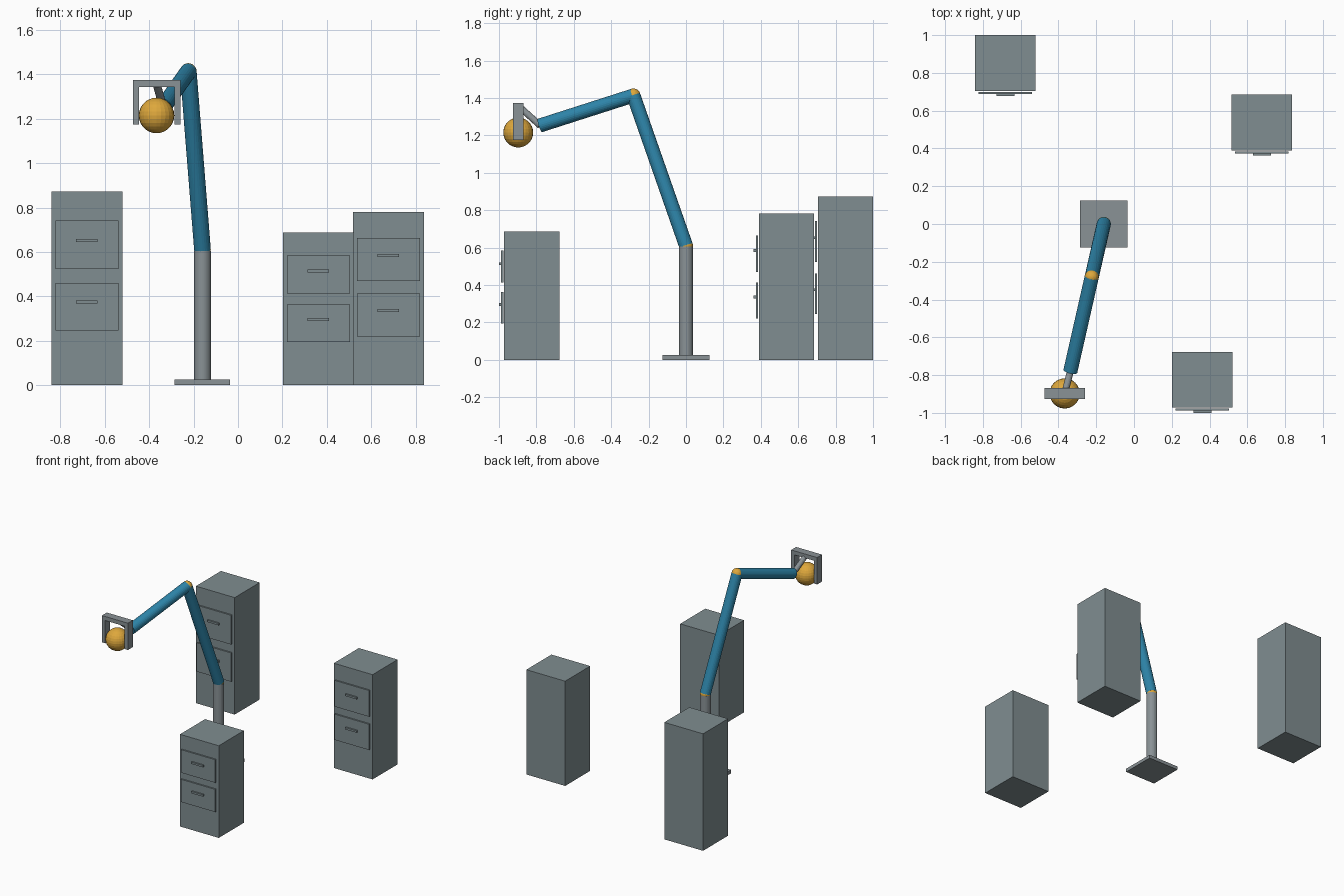
import bpy
import math
from mathutils import Vector

if "Cube" in bpy.data.objects:
    bpy.data.objects.remove(bpy.data.objects["Cube"])


def material(name, rgb):
    m = bpy.data.materials.new(name)
    m.diffuse_color = (*rgb, 1.0)
    m.use_nodes = True
    m.node_tree.nodes["Principled BSDF"].inputs["Base Color"].default_value = m.diffuse_color
    return m


CABINET_GREY = material("cabinet grey", (0.215, 0.268, 0.282))
STEEL_GREY = material("steel grey", (0.252, 0.287, 0.304))
ARM_BLUE = material("arm blue", (0.027, 0.235, 0.400))
JOINT_YELLOW = material("joint yellow", (0.730, 0.390, 0.045))


def finish(name, mat):
    ob = bpy.context.object
    ob.name = name
    ob.data.materials.append(mat)
    return ob


def box(name, mat, x, y, z):
    """Box from (min, max) ranges on each axis."""
    bpy.ops.mesh.primitive_cube_add(size=1, location=[(a + b) / 2 for a, b in (x, y, z)])
    ob = finish(name, mat)
    ob.scale = [b - a for a, b in (x, y, z)]
    bpy.ops.object.transform_apply(location=False, rotation=False, scale=True)
    return ob


def rod(name, mat, start, end, radius, sides=24):
    """Cylinder between two points."""
    d = end - start
    bpy.ops.mesh.primitive_cylinder_add(vertices=sides, radius=radius, depth=d.length,
                                        location=(start + end) / 2)
    ob = finish(name, mat)
    ob.rotation_euler = d.to_track_quat('Z', 'Y').to_euler()
    return ob


def ball(name, mat, centre, radius):
    bpy.ops.mesh.primitive_uv_sphere_add(segments=24, ring_count=14, radius=radius,
                                         location=centre)
    return finish(name, mat)


def cabinet(label, x, front, height):
    """Two-drawer cabinet; drawer positions scale with its height."""
    box(label + "_cabinet_body", CABINET_GREY, (x - 0.16, x + 0.16),
        (front, front + 0.295), (0, height))
    for level, low, high, grip in (("lower", 0.282, 0.528, 0.43), ("upper", 0.60, 0.85, 0.748)):
        box(f"{label}_{level}_drawer", CABINET_GREY, (x - 0.142, x + 0.142),
            (front - 0.016, front - 0.005), (low * height, high * height))
        box(f"{label}_{level}_handle", CABINET_GREY, (x - 0.048, x + 0.048),
            (front - 0.028, front - 0.016), (grip * height - 0.007, grip * height + 0.007))


# Cabinets
cabinet("tall", -0.681, 0.705, 0.872)
cabinet("middle", 0.677, 0.390, 0.781)
cabinet("short", 0.362, -0.972, 0.687)

# Base plate and pole
shoulder = Vector((-0.16, 0, 0.61))
elbow = Vector((-0.224, -0.281, 1.413))
wrist = Vector((-0.337, -0.78, 1.253))
grip = Vector((-0.367, -0.897, 1.215))
R = 0.0375
box("base_plate", STEEL_GREY, (-0.285, -0.035), (-0.125, 0.125), (0, 0.025))
rod("pole", STEEL_GREY, Vector((-0.16, 0, 0.025)), Vector((-0.16, 0, 0.605)), R)

# Arm segments and joints
ball("shoulder_joint", JOINT_YELLOW, shoulder, R)
rod("lower_arm", ARM_BLUE, shoulder, elbow, R)
ball("elbow_joint", JOINT_YELLOW, elbow, R)
rod("upper_arm", ARM_BLUE, elbow, wrist, R)
rod("wrist_rod", STEEL_GREY, wrist, Vector((grip.x, grip.y, 1.358)), 0.018, 16)

# Gripper frame and held ball
depth = (grip.y - 0.029, grip.y + 0.029)
box("gripper_bar", STEEL_GREY, (grip.x - 0.107, grip.x + 0.107), depth, (1.344, 1.374))
for side, s in (("left", -1), ("right", 1)):
    edges = sorted((grip.x + s * 0.080, grip.x + s * 0.107))
    box(side + "_gripper_finger", STEEL_GREY, edges, depth, (1.174, 1.344))
ball("held_ball", JOINT_YELLOW, grip, 0.08)
